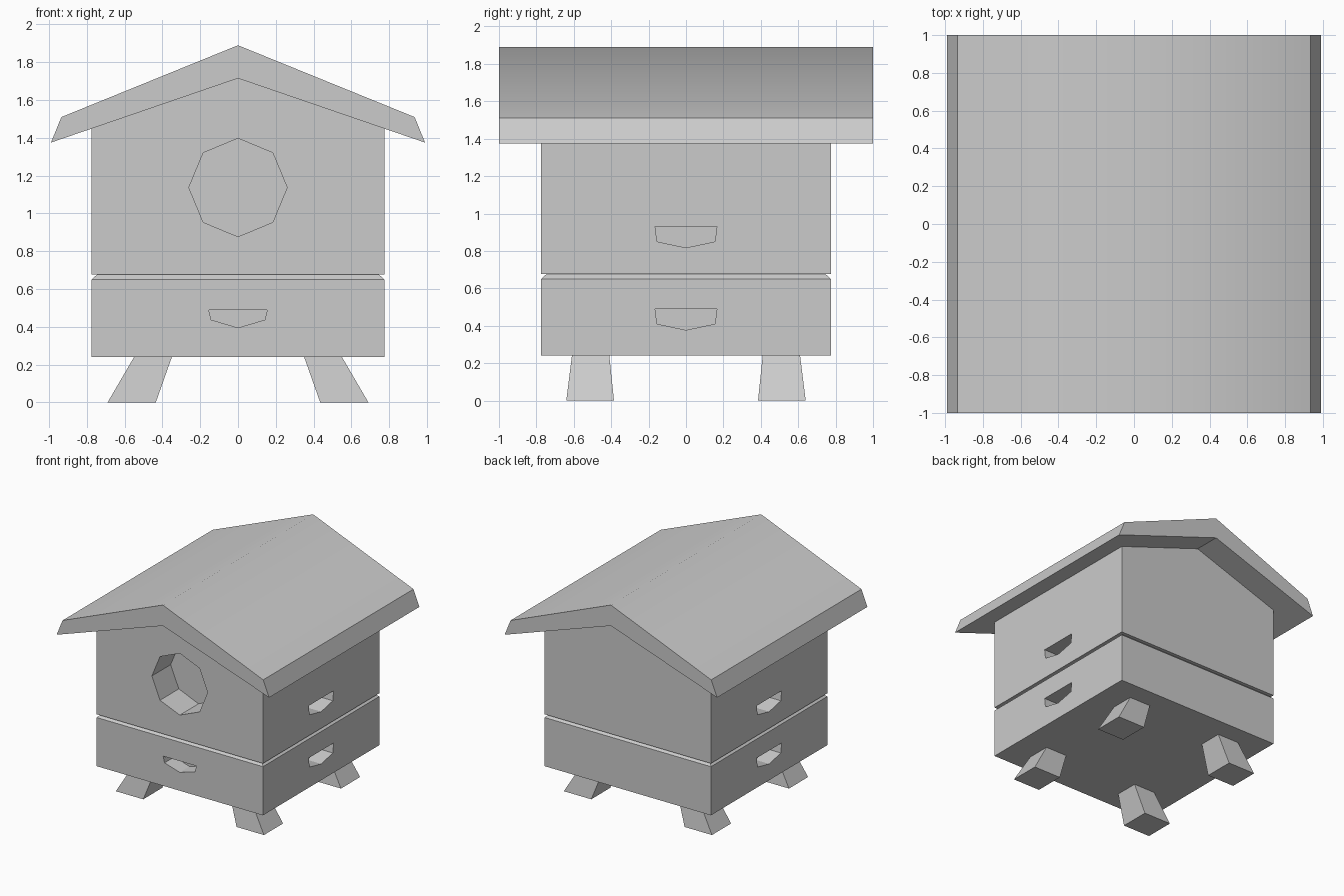
import bpy, bmesh, math

if "Cube" in bpy.data.objects:
    bpy.data.objects.remove(bpy.data.objects["Cube"])


def loft(name, rings):
    """Closed solid through a list of equal-length point rings."""
    bm = bmesh.new()
    vs = [[bm.verts.new(p) for p in ring] for ring in rings]
    n = len(vs[0])
    for a, b in zip(vs, vs[1:]):
        for i in range(n):
            j = (i + 1) % n
            bm.faces.new((a[i], a[j], b[j], b[i]))
    bm.faces.new(vs[0])
    bm.faces.new(vs[-1])
    bmesh.ops.recalc_face_normals(bm, faces=bm.faces)
    me = bpy.data.meshes.new(name)
    bm.to_mesh(me)
    bm.free()
    ob = bpy.data.objects.new(name, me)
    bpy.context.collection.objects.link(ob)
    return ob


def prism_y(name, profile, y0, y1):
    return loft(name, [[(x, y, z) for x, z in profile] for y in (y0, y1)])


def prism_x(name, profile, x0, x1):
    return loft(name, [[(x, y, z) for y, z in profile] for x in (x0, x1)])


def rect(x0, x1, y0, y1, z):
    return [(x0, y0, z), (x1, y0, z), (x1, y1, z), (x0, y1, z)]


def cut(ob, cutter):
    cutter.hide_render = True
    mod = ob.modifiers.new("cut", 'BOOLEAN')
    mod.operation = 'DIFFERENCE'
    mod.solver = 'EXACT'
    mod.object = cutter
    bpy.context.view_layer.objects.active = ob
    bpy.ops.object.modifier_apply(modifier=mod.name)
    bpy.data.objects.remove(cutter)


def grip(top, mid, low, w, w2):
    return [(-w, top), (w, top), (w2, mid), (0, low), (-w2, mid)]


W, SEAM, DEPTH = 0.775, 0.677, 0.13

# Lower box with chamfered top edge forming the seam groove
lower = loft("lower_box", [rect(-w, w, -w, w, z)
                           for w, z in ((W, 0.24), (W, 0.65), (0.745, SEAM))])

# Upper box with gable
upper = prism_y("upper_box", [(-W, SEAM), (W, SEAM), (W, 1.449),
                              (0, 1.715), (-W, 1.449)], -W, W)

# Octagonal entrance hole
octagon = [(0.26 * math.sin(i * math.pi / 4), 1.137 + 0.26 * math.cos(i * math.pi / 4))
           for i in range(8)]
cut(upper, prism_y("hole_cutter", octagon, -1, -W + 0.25))

# Hand grips: one in front, two on each side
cut(lower, prism_y("grip_cutter", grip(0.49, 0.437, 0.395, 0.155, 0.142),
                   -1, -W + DEPTH))
for s in (-1, 1):
    for box, z in ((lower, 0.49), (upper, 0.93)):
        cut(box, prism_x("grip_cutter", grip(z, z - 0.08, z - 0.113, 0.165, 0.155),
                         s * (W - DEPTH), s))

# Roof slab, smooth across the ridge only
roof = prism_y("roof", [(0, 1.89), (0.935, 1.51), (0.99, 1.375), (0, 1.715),
                        (-0.99, 1.375), (-0.935, 1.51)], -1, 1)
for f in roof.data.polygons:
    f.use_smooth = f.normal.z > 0.8

# Four splayed legs
for sx, side in ((-1, "left"), (1, "right")):
    for sy, end in ((-1, "front"), (1, "back")):
        loft(f"{end}_{side}_leg",
             [rect(sx * 0.435, sx * 0.69, sy * 0.385, sy * 0.64, 0),
              rect(sx * 0.35, sx * 0.55, sy * 0.41, sy * 0.61, 0.24)])
